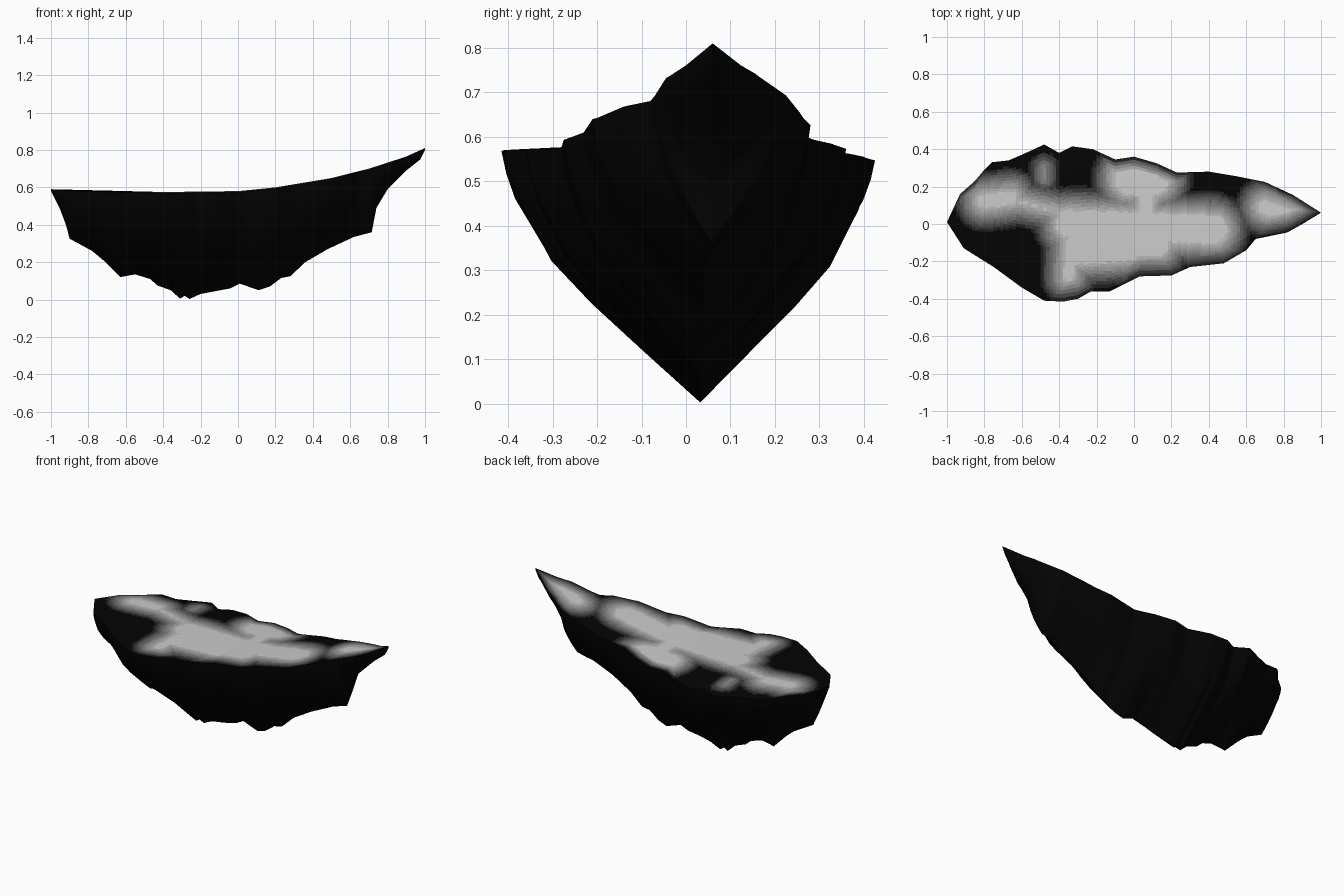
import bpy, bmesh
from mathutils import Vector

if "Cube" in bpy.data.objects:
    bpy.data.objects.remove(bpy.data.objects["Cube"])

# Outline and height profiles along x: (x, value)
BACK = [(-1, .01), (-.93, .16), (-.85, .23), (-.8, .29), (-.76, .33), (-.67, .34),
        (-.6, .37), (-.48, .425), (-.4, .38), (-.33, .415), (-.22, .40), (-.1, .345),
        (0, .36), (.12, .325), (.23, .275), (.4, .28), (.55, .255), (.7, .225),
        (.85, .155), (1, .06)]
FRONT = [(-1, .01), (-.91, -.13), (-.75, -.23), (-.6, -.34), (-.48, -.41),
         (-.38, -.415), (-.3, -.40), (-.23, -.36), (-.13, -.36), (.03, -.28),
         (.2, -.275), (.3, -.23), (.48, -.21), (.6, -.14), (.65, -.08),
         (.82, -.045), (.9, 0), (1, .06)]
KEEL = [(-1, .58), (-.95, .48), (-.92, .40), (-.9, .325), (-.78, .26), (-.72, .21),
        (-.63, .12), (-.55, .135), (-.47, .11), (-.43, .075), (-.36, .05), (-.31, .005),
        (-.285, .02), (-.26, .003), (-.2, .03), (-.04, .06), (.01, .085), (.11, .05),
        (.17, .07), (.23, .115), (.28, .125), (.36, .20), (.48, .27), (.62, .335),
        (.715, .36), (.74, .49), (.8, .59), (.9, .69), (.975, .75), (1, .80)]
TOP = [(-1, .59), (-.8, .585), (-.4, .575), (0, .58), (.2, .60), (.5, .65),
       (.7, .70), (.9, .765), (1, .81)]
# Half-section below the rim: (depth fraction, width fraction)
SIDE = [(.1, .975), (.21, .93), (.44, .77), (.61, .56), (.8, .29)]
# Pale patches on the deck: start, end, radius
PATCHES = [((-.8, .12), (-.66, .14), .03), ((-.48, .24), (-.48, .3), -.05),
           ((-.66, .13), (-.3, .04), .0), ((-.34, 0), (.42, -.03), .07),
           ((-.34, -.1), (-.35, -.28), .02), ((-.28, -.13), (.1, -.1), .08),
           ((-.02, .24), (.1, .24), .08), ((.06, .05), (.07, .2), .03),
           ((.7, .09), (.86, .03), .03)]
SHADES = 12
ACROSS = 40


def lerp(table, x):
    for (a, u), (b, v) in zip(table, table[1:]):
        if x <= b:
            return u + (v - u) * (x - a) / (b - a)
    return table[-1][1]


def clamp(t):
    return max(0, min(1, t))


def brightness(p):
    best = 0
    for a, b, r in PATCHES:
        a, b = Vector(a), Vector(b)
        t = clamp((p - a).dot(b - a) / (b - a).length_squared)
        best = max(best, clamp(1 - ((p - a.lerp(b, t)).length - r) / .14))
    front = clamp((p.y - lerp(FRONT, p.x)) / .11)
    back = clamp((lerp(BACK, p.x) - p.y) / .07)
    return min(best, front, back)


# Cross-section loop: deck across, then down the back side and up the front side
def section(x):
    lo, hi = lerp(FRONT, x), lerp(BACK, x)
    top, keel = lerp(TOP, x), lerp(KEEL, x)
    mid = (lo + hi) / 2
    ky = .04 + (mid - .04) * min(1, .3 + abs(x) ** 6)
    size = min(1, (hi - lo) / .2)
    drop_front = .007 * size
    drop_back = (.007 + .023 * clamp(-x * 3) * clamp((1 + x) * 3)) * size
    pts = []
    for j in range(ACROSS + 1):
        u = 2 * j / ACROSS - 1
        drop = drop_front if u < 0 else drop_back
        pts.append((x, mid + (hi - lo) / 2 * u, top - drop * abs(u) ** 4))
    # shallow sections are rounder than deep ones
    e = .75 + .25 * clamp((top - keel) / .5)
    zb, zf = top - drop_back, top - drop_front
    down = [(x, ky + (hi - ky) * w ** e, zb + (keel - zb) * f) for f, w in SIDE]
    up = [(x, ky + (lo - ky) * w ** e, zf + (keel - zf) * f) for f, w in reversed(SIDE)]
    return pts + down + [(x, ky, keel)] + up


xs = sorted({round(i / 60, 3) for i in range(-60, 61)} |
            {p[0] for t in (BACK, FRONT, KEEL) for p in t})
bm = bmesh.new()
loops = [[bm.verts.new(p) for p in section(x)] for x in xs]
for a, b in zip(loops, loops[1:]):
    n = len(a)
    for j in range(n):
        k = (j + 1) % n
        f = bm.faces.new((a[j], b[j], b[k], a[k]))
        if j < ACROSS:
            f.material_index = round(brightness(f.calc_center_median().xy) * (SHADES - 1))
for ends in (loops[0], loops[-1]):
    bm.faces.new(ends)
bmesh.ops.remove_doubles(bm, verts=bm.verts, dist=.0005)
bmesh.ops.recalc_face_normals(bm, faces=bm.faces)

# Floating rock
mesh = bpy.data.meshes.new("floating_rock")
bm.to_mesh(mesh)
bm.free()
rock = bpy.data.objects.new("floating_rock", mesh)
bpy.context.collection.objects.link(rock)

# Shades from black stone to pale deck
for i in range(SHADES):
    m = bpy.data.materials.new(f"stone_shade_{i}")
    v = .001 + .55 * (i / (SHADES - 1)) ** 1.6
    m.diffuse_color = (v, v, v, 1)
    m.use_nodes = True
    m.node_tree.nodes["Principled BSDF"].inputs["Base Color"].default_value = m.diffuse_color
    mesh.materials.append(m)

bpy.context.view_layer.objects.active = rock
rock.select_set(True)
bpy.ops.object.shade_smooth_by_angle(angle=1.2)
